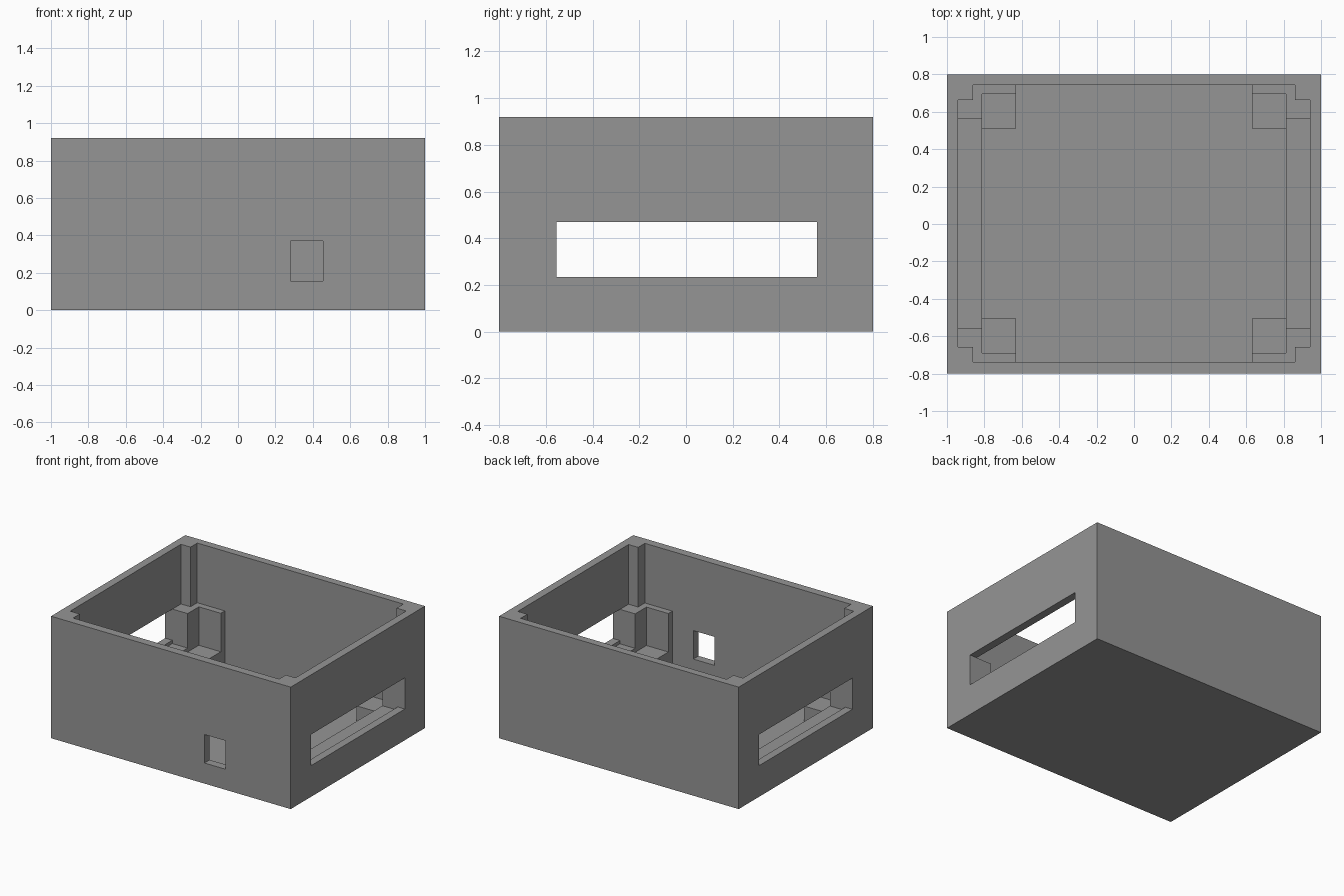
import bpy

if "Cube" in bpy.data.objects:
    bpy.data.objects.remove(bpy.data.objects["Cube"])

OY = 0.0025      # slight depth offset of the interior
TOP = 0.92
OPEN = 1.1       # cutters reach past the open top

grey = bpy.data.materials.new("mid grey")
grey.diffuse_color = (0.30, 0.30, 0.30, 1)
grey.use_nodes = True
grey.node_tree.nodes["Principled BSDF"].inputs["Base Color"].default_value = grey.diffuse_color


def box(name, x0, x1, y0, y1, z0, z1):
    bpy.ops.mesh.primitive_cube_add(size=1)
    ob = bpy.context.object
    ob.name = name
    for v in ob.data.vertices:
        v.co.x = x1 if v.co.x > 0 else x0
        v.co.y = y1 if v.co.y > 0 else y0
        v.co.z = z1 if v.co.z > 0 else z0
    return ob


def cut(target, x0, x1, y0, y1, z0, z1):
    cutter = box("cutter", x0, x1, y0, y1, z0, z1)
    cutter.hide_render = True
    mod = target.modifiers.new("cut", 'BOOLEAN')
    mod.operation = 'DIFFERENCE'
    mod.solver = 'EXACT'
    mod.object = cutter
    bpy.context.view_layer.objects.active = target
    bpy.ops.object.modifier_apply(modifier=mod.name)
    bpy.data.objects.remove(cutter, do_unlink=True)


def cavity(target, hx, hy, z0):
    cut(target, -hx, hx, OY - hy, OY + hy, z0, OPEN)


# Solid body of the open enclosure
body = box("enclosure_body", -1, 1, -0.8, 0.8, 0, TOP)

# Upper cavity: two crossing boxes leave square posts in the corners
cavity(body, 0.86, 0.74, 0.47)
cavity(body, 0.94, 0.66, 0.47)

# Lower cavity down to the floor, leaving the corner pillars
cavity(body, 0.63, 0.74, 0.06)
cavity(body, 0.813, 0.508, 0.06)

# Notched seats in the corner pillars
cavity(body, 0.813, 0.692, 0.18)

# Side shelves between the pillars
cavity(body, 0.94, 0.558, 0.21)

# Long slots through both side walls
for x0, x1 in ((-1.1, -0.9), (0.9, 1.1)):
    cut(body, x0, x1, OY - 0.558, OY + 0.558, 0.235, 0.47)

# Small port in the front wall
cut(body, 0.28, 0.455, -0.9, -0.7, 0.155, 0.37)

body.data.materials.clear()
body.data.materials.append(grey)
for p in body.data.polygons:
    p.material_index = 0
    p.use_smooth = False
